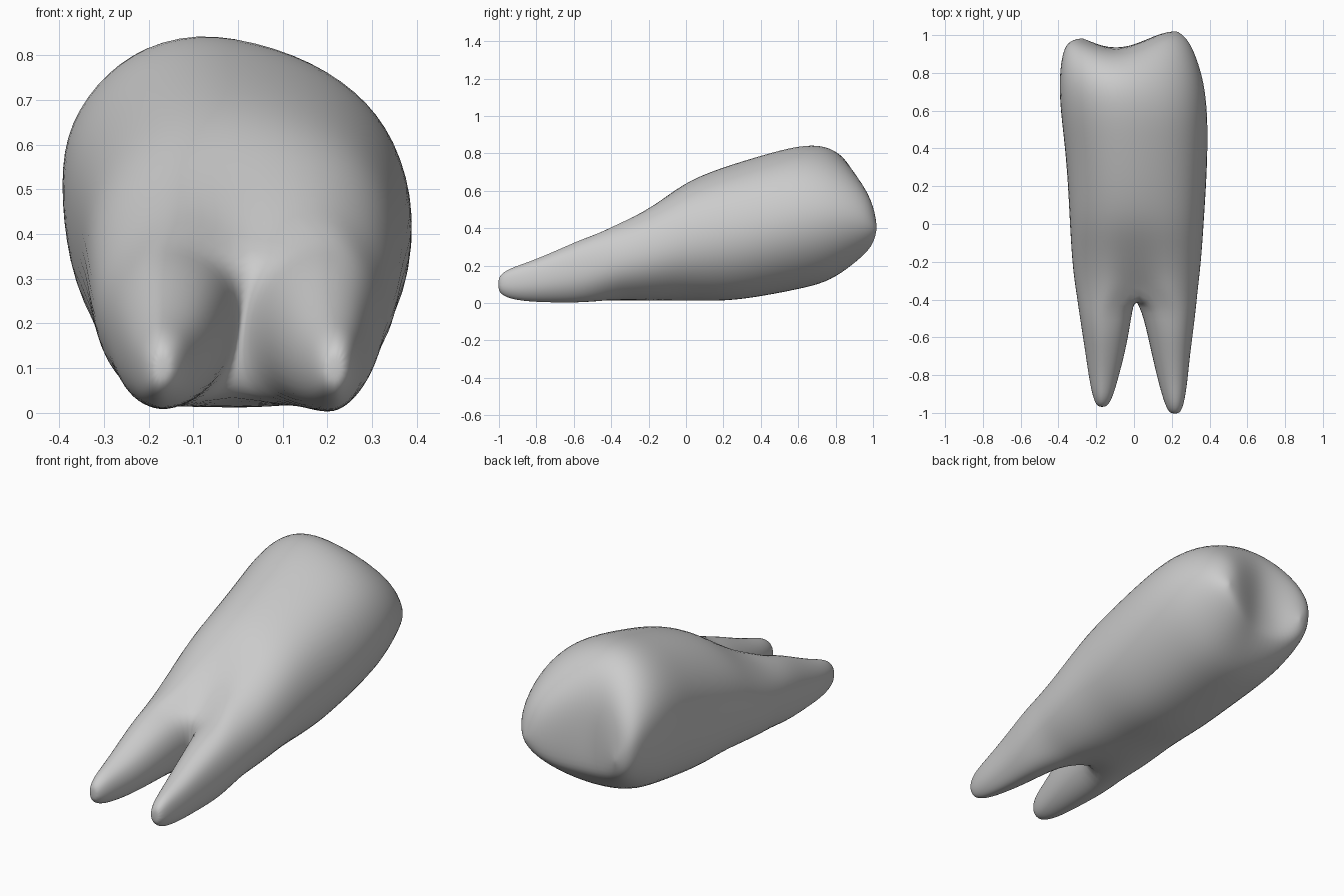
import bpy, bmesh, math

cube = bpy.data.objects.get("Cube")
if cube:
    bpy.data.objects.remove(cube)

SIDES = 16

# Crown and neck sections: y, x min, x max, z min, z max, groove, top lean, shoulder dent, end relief
BODY = [
    (-0.36, -0.305, 0.335, -0.010, 0.455, 0.12, 0.00, 0, 0),
    (-0.26, -0.320, 0.347, -0.005, 0.495, 0.06, 0.00, 0, 0),
    (-0.13, -0.330, 0.36, 0.005, 0.565, 0.02, -0.01, 0, 0),
    (0.02, -0.338, 0.37, 0.015, 0.66, 0, -0.02, 0.01, 0),
    (0.22, -0.347, 0.384, 0.010, 0.735, 0, -0.03, 0.02, 0),
    (0.42, -0.363, 0.392, 0.040, 0.795, 0, -0.04, 0.025, 0),
    (0.60, -0.384, 0.390, 0.075, 0.845, 0, -0.05, 0.03, 0),
    (0.75, -0.390, 0.373, 0.110, 0.85, 0, -0.06, 0.045, 0.1),
    (0.87, -0.378, 0.335, 0.180, 0.78, 0, -0.06, 0.045, 0.5),
    (0.945, -0.350, 0.29, 0.245, 0.66, 0, -0.05, 0.03, 0.9),
    (0.972, -0.270, 0.235, 0.300, 0.50, 0, -0.03, 0, 1),
]

# Root sections: y, x min, x max, z min, z max
LEFT_ROOT = [
    (-0.50, 0.045, 0.322, 0.000, 0.37),
    (-0.68, 0.085, 0.297, 0.000, 0.288),
    (-0.84, 0.125, 0.282, 0.005, 0.22),
    (-0.95, 0.158, 0.265, 0.022, 0.185),
    (-1.00, 0.185, 0.245, 0.055, 0.145),
]
RIGHT_ROOT = [
    (-0.50, -0.285, -0.005, 0.006, 0.37),
    (-0.68, -0.257, -0.04, 0.006, 0.285),
    (-0.82, -0.237, -0.08, 0.010, 0.22),
    (-0.92, -0.217, -0.11, 0.028, 0.185),
    (-0.965, -0.195, -0.14, 0.06, 0.145),
]


def section(angle, x0, x1, z0, z1):
    """Point on a rounded section, grown slightly to offset subdivision."""
    power = 2.25 + 0.3 * math.sin(2 * angle)

    def curve(v):
        return math.copysign(abs(v) ** (2 / power), v) * 1.025
    return ((x0 + x1) / 2 + (x1 - x0) / 2 * curve(math.cos(angle)),
            (z0 + z1) / 2 + (z1 - z0) / 2 * curve(math.sin(angle)))


def bridge(a, b):
    for i in range(len(a)):
        j = (i + 1) % len(a)
        bm.faces.new((a[i], a[j], b[j], b[i]))


def cusp(x):
    """Valley between the two chewing cusps."""
    return 0.04 * x - 0.042 * math.cos(math.pi * (x + 0.08) / 0.28)


def body_ring(y, x0, x1, z0, z1, groove, lean, dent, relief):
    ring = []
    for i in range(SIDES):
        a = math.tau * i / SIDES
        s = math.sin(a)
        x, z = section(a, x0, x1, z0, z1)
        if s > 0:
            x += lean * s
            z -= dent * max(0, math.sin(2 * a))
        if i == SIDES // 4:
            z -= groove
        elif i == 3 * SIDES // 4:
            z += groove * 0.5
        ring.append(bm.verts.new((x, y + relief * cusp(x), z)))
    return ring


bm = bmesh.new()

# Crown, lofted from the fork to the chewing end
rings = [body_ring(*row) for row in BODY]
for a, b in zip(rings, rings[1:]):
    bridge(a, b)

# Chewing surface, closed with strips running top to bottom
end = rings[-1]
for i in range(SIDES // 2):
    corners = [end[i], end[i + 1], end[-i - 1], end[-i % SIDES]]
    bm.faces.new(list(dict.fromkeys(corners)))

# Fork arch, a strip across the first section dividing it into two root openings
fork = rings[0]
top, bottom = fork[SIDES // 4], fork[3 * SIDES // 4]
top.co.x = 0.035
bottom.co.x = -0.03
bottom.co.y += 0.05
arch = []
for t in (0.25, 0.5, 0.75):
    p = top.co.lerp(bottom.co, t)
    p.y -= 0.03
    arch.append(bm.verts.new(p))

# Two tapered roots
angles = [math.radians(-90 + 22.5 * i) for i in range(9)]
angles += [math.radians(d) for d in (135, 180, 225)]
for side, rows in ((1, LEFT_ROOT), (-1, RIGHT_ROOT)):
    previous = [fork[(12 + side * i) % SIDES] for i in range(9)] + arch
    for y, x0, x1, z0, z1 in rows:
        ring = []
        for a in angles:
            x, z = section(a if side > 0 else math.pi - a, x0, x1, z0, z1)
            ring.append(bm.verts.new((x, y, z)))
        bridge(previous, ring)
        previous = ring
    tip = bm.verts.new(((x0 + x1) / 2, y - 0.004, (z0 + z1) / 2))
    for a, b in zip(previous, previous[1:] + previous[:1]):
        bm.faces.new((a, b, tip))

bmesh.ops.recalc_face_normals(bm, faces=bm.faces)
mesh = bpy.data.meshes.new("tooth")
bm.to_mesh(mesh)
bm.free()
mesh.shade_smooth()

tooth = bpy.data.objects.new("tooth", mesh)
bpy.context.collection.objects.link(tooth)
smooth = tooth.modifiers.new("smooth", 'SUBSURF')
smooth.levels = smooth.render_levels = 2

# Grey enamel
enamel = bpy.data.materials.new("grey_enamel")
enamel.use_nodes = True
colour = (0.6, 0.6, 0.6, 1)
enamel.diffuse_color = colour
enamel.node_tree.nodes["Principled BSDF"].inputs["Base Color"].default_value = colour
mesh.materials.append(enamel)
